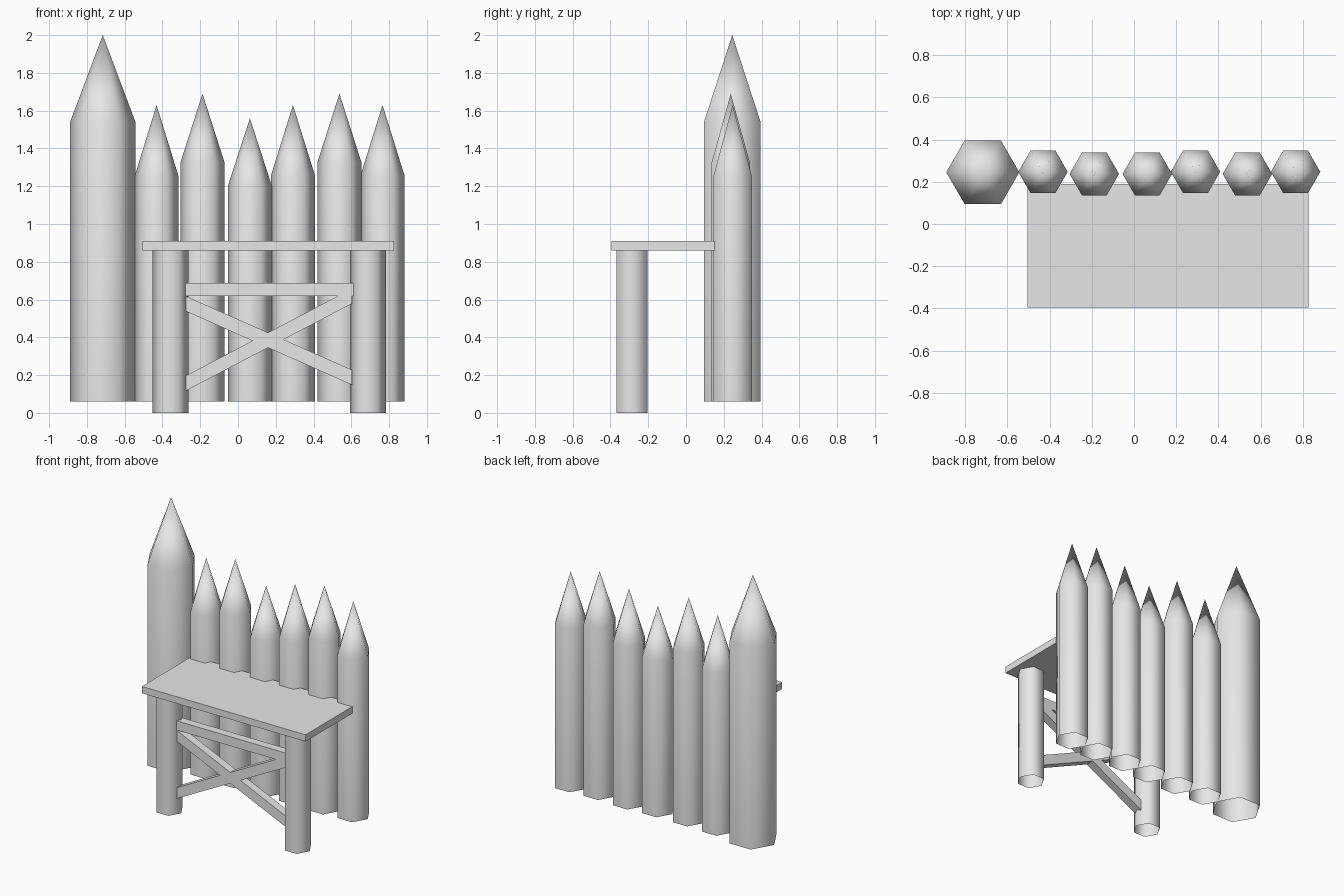
import bpy
import bmesh
from math import cos, sin, pi

cube = bpy.data.objects.get("Cube")
if cube:
    bpy.data.objects.remove(cube, do_unlink=True)

# One plain grey for everything
GREY = (0.8, 0.8, 0.8, 1.0)
grey = bpy.data.materials.new("plain_grey")
grey.use_nodes = True
grey.diffuse_color = GREY
grey.node_tree.nodes["Principled BSDF"].inputs["Base Color"].default_value = GREY


def finish(name, bm, smooth):
    for face in bm.faces:
        face.smooth = smooth
    mesh = bpy.data.meshes.new(name)
    bm.to_mesh(mesh)
    bm.free()
    mesh.materials.append(grey)
    bpy.context.collection.objects.link(bpy.data.objects.new(name, mesh))


def post(name, x, y, radius, bottom, top, tip=None):
    """Six-sided open log, with an optional sharpened tip."""
    bm = bmesh.new()
    lower, upper = [
        [bm.verts.new((x + radius * cos(i * pi / 3), y + radius * sin(i * pi / 3), z))
         for i in range(6)]
        for z in (bottom, top)]
    apex = bm.verts.new((x, y, tip)) if tip else None
    for i in range(6):
        j = (i + 1) % 6
        bm.faces.new((lower[i], lower[j], upper[j], upper[i]))
        if apex:
            bm.faces.new((upper[i], upper[j], apex))
    finish(name, bm, True)


def beam(name, x0, x1, left_z, right_z, height, y0, y1):
    """Beam with upright ends; sheared when its two ends differ in height."""
    bm = bmesh.new()
    outline = [(x0, left_z), (x1, right_z), (x1, right_z + height), (x0, left_z + height)]
    front = [bm.verts.new((x, y0, z)) for x, z in outline]
    back = [bm.verts.new((x, y1, z)) for x, z in outline]
    bm.faces.new(front)
    bm.faces.new(back[::-1])
    for i in range(4):
        j = (i + 1) % 4
        bm.faces.new((front[j], front[i], back[i], back[j]))
    bmesh.ops.recalc_face_normals(bm, faces=bm.faces[:])
    finish(name, bm, False)


# Palisade: one tall log and a row of smaller stakes
post("tall_log", -0.716, 0.245, 0.173, 0.06, 1.54, 2.0)
stakes = [(-0.431, 0.247, 1.25, 1.63), (-0.188, 0.237, 1.325, 1.69),
          (0.063, 0.237, 1.2, 1.56), (0.291, 0.247, 1.255, 1.63),
          (0.537, 0.237, 1.325, 1.69), (0.765, 0.247, 1.255, 1.63)]
for n, (x, y, shoulder, tip) in enumerate(stakes, 1):
    post(f"stake_{n}", x, y, 0.117, 0.06, shoulder, tip)

# Walkway platform on two front legs
beam("walkway", -0.505, 0.826, 0.86, 0.86, 0.05, -0.395, 0.19)
LEG_Y = -0.286
for name, x in (("right_leg", -0.357), ("left_leg", 0.688)):
    post(name, x, LEG_Y, 0.095, 0.0, 0.862)

# Cross bracing between the legs
HALF = 0.031
beam("top_rail", -0.278, 0.611, 0.62, 0.62, 0.068, LEG_Y - HALF, LEG_Y + HALF)
beam("falling_brace", -0.274, 0.603, 0.537, 0.148, 0.08, LEG_Y - HALF, LEG_Y + HALF)
beam("rising_brace", -0.276, 0.603, 0.117, 0.578, 0.08, LEG_Y - HALF, LEG_Y + HALF)
